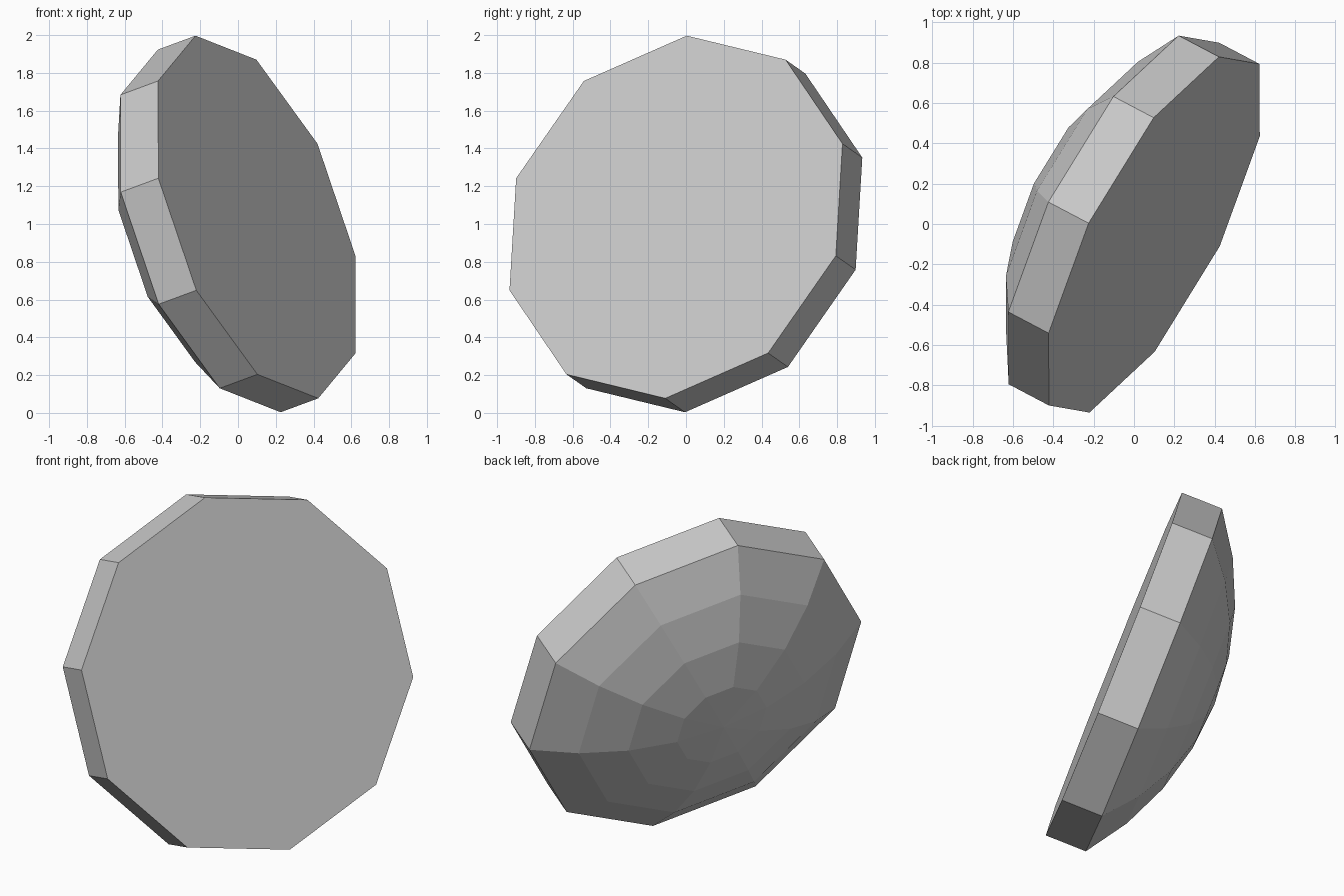
import bpy, bmesh
from math import sin, cos, radians, tau
from mathutils import Vector, Matrix

cube = bpy.data.objects.get("Cube")
if cube:
    bpy.data.objects.remove(cube, do_unlink=True)

SIDES = 10
RADIUS = 1.015
RIM = 0.237               # thickness of the straight rim
CAP = radians(39)         # half angle of the domed back
DOME_RINGS = 4

# Plain grey finish
grey = bpy.data.materials.new("plain_grey")
grey.use_nodes = True
colour = (0.58, 0.58, 0.58, 1)
grey.diffuse_color = colour
grey.node_tree.nodes["Principled BSDF"].inputs["Base Color"].default_value = colour

# Profile from the flat face back to the last dome ring: (radius, depth)
sphere = RADIUS / sin(CAP)
profile = [(RADIUS, 0)]
for i in range(DOME_RINGS, 0, -1):
    a = CAP * i / DOME_RINGS
    profile.append((sphere * sin(a), -RIM - sphere * (cos(a) - cos(CAP))))
apex_depth = -RIM - sphere * (1 - cos(CAP))

# Revolve the profile in ten flat sides
bm = bmesh.new()
rings = []
for r, z in profile:
    rings.append([bm.verts.new((r * cos(tau * k / SIDES), r * sin(tau * k / SIDES), z))
                  for k in range(SIDES)])
bm.faces.new(rings[0])
apex = bm.verts.new((0, 0, apex_depth))
for k in range(SIDES):
    n = (k + 1) % SIDES
    for upper, lower in zip(rings, rings[1:]):
        bm.faces.new((upper[k], lower[k], lower[n], upper[n]))
    bm.faces.new((rings[-1][k], apex, rings[-1][n]))
bmesh.ops.recalc_face_normals(bm, faces=bm.faces)

# Tilt the disc so the flat face looks right, forward and up
normal = Vector((0.841, -0.443, 0.311)).normalized()
side = Vector((-0.325, 0.057, 0.96))
side = (side - normal * side.dot(normal)).normalized()
tilt = Matrix((side, normal.cross(side), normal)).transposed().to_4x4()
bm.transform(Matrix.Translation((0.10, -0.053, 1.037)) @ tilt)

mesh = bpy.data.meshes.new("domed_disc")
bm.to_mesh(mesh)
bm.free()
mesh.materials.append(grey)
disc = bpy.data.objects.new("domed_disc", mesh)
bpy.context.collection.objects.link(disc)
